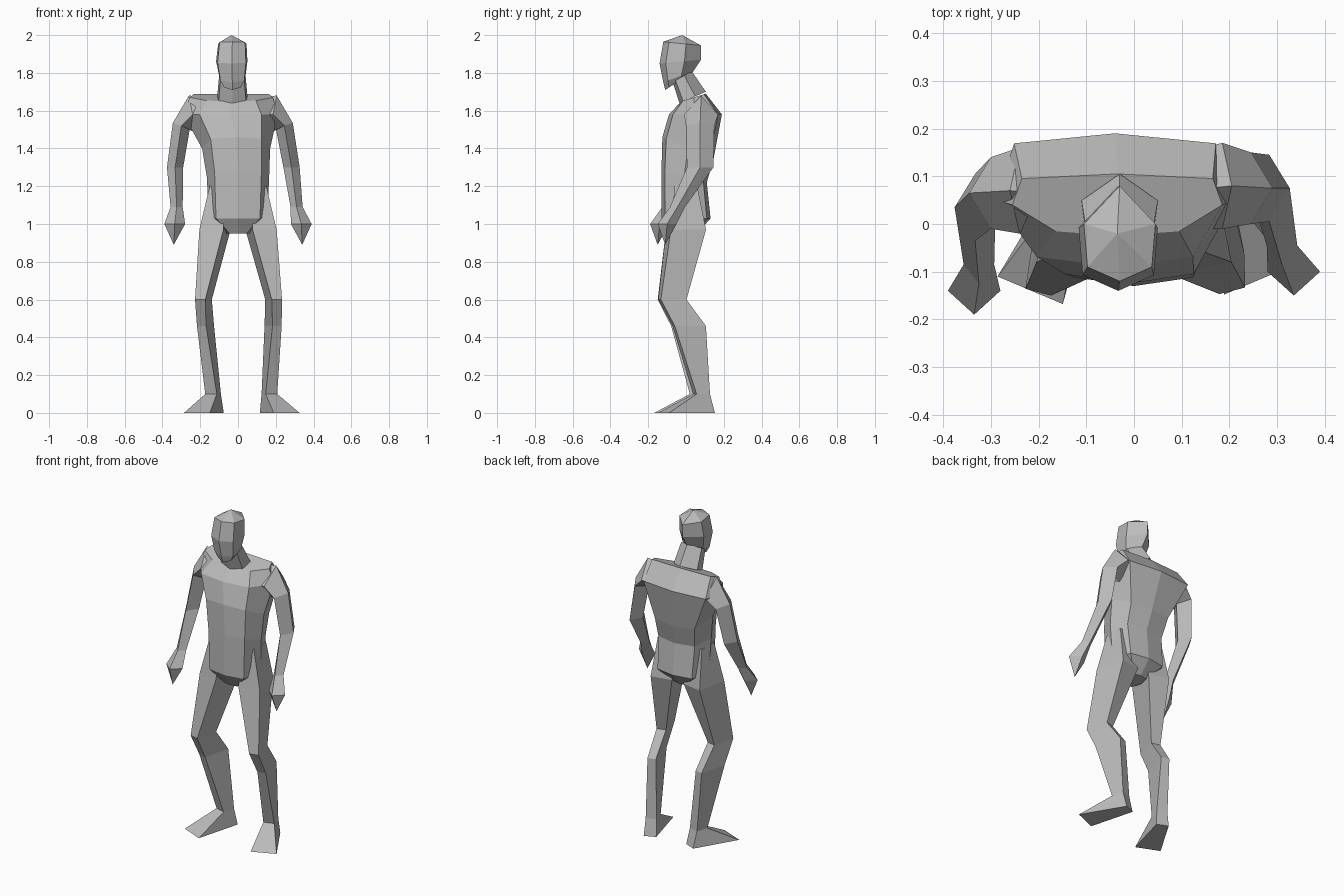
import bpy
import bmesh
from mathutils import Matrix, Vector

if "Cube" in bpy.data.objects:
    bpy.data.objects.remove(bpy.data.objects["Cube"], do_unlink=True)

grey = bpy.data.materials.new("plain_grey")
grey.use_nodes = True
colour = (.5, .5, .5, 1)
grey.diffuse_color = colour
grey.node_tree.nodes["Principled BSDF"].inputs["Base Color"].default_value = colour

# Unit cross-sections: front is -y
BODY = [(0, -1), (.75, -.85), (1, 0), (.75, .85), (0, 1), (-.75, .85), (-1, 0), (-.75, -.85)]
SKULL = [(0, -1), (.9, -.7), (1, .2), (0, 1), (-1, .2), (-.9, -.7)]
DIAMOND = [(0, -1), (1, 0), (0, 1), (-1, 0)]
SQUARE = [(-1, -1), (1, -1), (1, 1), (-1, 1)]


def section(outline, z, x=0, y=0, wide=0, deep=0, rise=0, lean=0, splay=0, turn=0):
    """Scale a unit outline; rise tips its side up, lean its back, splay widens its front."""
    spin = Matrix.Rotation(turn, 3, "Z")
    return [Vector((x, y, z)) + spin @ Vector((
        u * wide * (1 - splay * v), v * deep, u * rise + v * lean)) for u, v in outline]


def loft(name, rings):
    """Skin a stack of sections, merging any that shrink to a tip."""
    bm = bmesh.new()
    rows = [[bm.verts.new(point) for point in ring] for ring in rings]
    for low, high in zip(rows, rows[1:]):
        for i in range(len(low)):
            j = (i + 1) % len(low)
            bm.faces.new((low[i], low[j], high[j], high[i]))
    bm.faces.new(rows[0])
    bm.faces.new(rows[-1])
    bmesh.ops.remove_doubles(bm, verts=bm.verts[:], dist=.001)
    bmesh.ops.recalc_face_normals(bm, faces=bm.faces[:])
    mesh = bpy.data.meshes.new(name)
    bm.to_mesh(mesh)
    bm.free()
    mesh.materials.append(grey)
    bpy.context.collection.objects.link(bpy.data.objects.new(name, mesh))


def limb_pair(name, rings, left_offset):
    """Build the left limb with a pose offset and the right one as a mirror."""
    loft("left_" + name, [[p + left_offset(p.z) for p in ring] for ring in rings])
    loft("right_" + name, [[Vector((-p.x, p.y, p.z)) for p in ring] for ring in rings])


# Torso, from crotch to shoulder line
loft("torso", [
    section(BODY, z=.95, wide=.06, deep=.07, y=-.01),
    section(BODY, z=1.03, wide=.155, deep=.13),
    section(BODY, z=1.25, y=-.01, wide=.165, deep=.12, lean=-.03),
    section(BODY, z=1.4, y=.01, x=-.01, wide=.18, deep=.135, lean=-.06),
    section(BODY, z=1.58, y=.05, x=-.04, wide=.25, deep=.14, splay=-.15),
    section(BODY, z=1.67, y=.04, x=-.035, wide=.22, deep=.065, lean=.02, splay=-.25),
])

# Neck and head, set slightly to the right
loft("neck", [
    section(SKULL, z=1.67, x=-.03, y=.035, wide=.08, deep=.07, lean=.03),
    section(SKULL, z=1.78, x=-.03, y=-.02, wide=.07, deep=.05, lean=.03),
])
loft("head", [
    section(SKULL, z=1.755, x=-.03, y=-.04, wide=.05, deep=.07, lean=.045),
    section(SKULL, z=1.78, x=-.03, y=-.04, wide=.07, deep=.08, lean=.03),
    section(SKULL, z=1.86, x=-.033, y=-.03, wide=.083, deep=.11, lean=.01),
    section(SKULL, z=1.955, x=-.03, y=-.02, wide=.075, deep=.1, lean=-.01),
    section(SKULL, z=2, x=-.035, y=-.02),
])


# Arms, from shoulder to fingertip; the left one is held further back
def arm_offset(z):
    raised = min(1, max(0, (z - 1) * 3))
    upper = min(1, max(0, (z - 1.3) * 5))
    return Vector((-.055 * raised, .04 - .03 * upper, 0))


limb_pair("arm", [
    section(DIAMOND, z=1.58, x=.16, y=.06, deep=.08, rise=.09),
    section(DIAMOND, z=1.58, x=.24, y=.07, wide=.02, deep=.09, rise=.1),
    section(DIAMOND, z=1.52, x=.3, y=.065, wide=.045, deep=.075, rise=.015),
    section(DIAMOND, z=1.3, x=.333, y=.035, wide=.043, deep=.07),
    section(DIAMOND, z=1.09, x=.325, y=-.085, wide=.032, deep=.04),
    section(DIAMOND, z=1, x=.335, y=-.14, wide=.055, deep=.05),
    section(DIAMOND, z=.89, x=.34, y=-.15),
], arm_offset)


# Legs and feet; the left stance widens toward the ground
def stance_offset(z):
    low = max(0, 1 - z / .7)
    return Vector((.04 * low, .02 * low, 0))


ankle = section(SQUARE, z=.1, x=.132, y=.065, wide=.032, deep=.037, turn=.3)
limb_pair("leg", [
    section(SQUARE, z=1.2, x=.11, wide=.04, deep=.06),
    section(SQUARE, z=.97, x=.122, wide=.065, deep=.095, turn=.2),
    section(SQUARE, z=.6, x=.183, y=-.075, wide=.028, deep=.07, turn=.25),
    section(SQUARE, z=.46, x=.172, y=.01, wide=.025, deep=.085, turn=.25),
    ankle,
], stance_offset)
limb_pair("foot", [
    ankle,
    section(SQUARE, z=0, x=.163, y=-.01, wide=.055, deep=.14, splay=.35, turn=.4),
], stance_offset)
